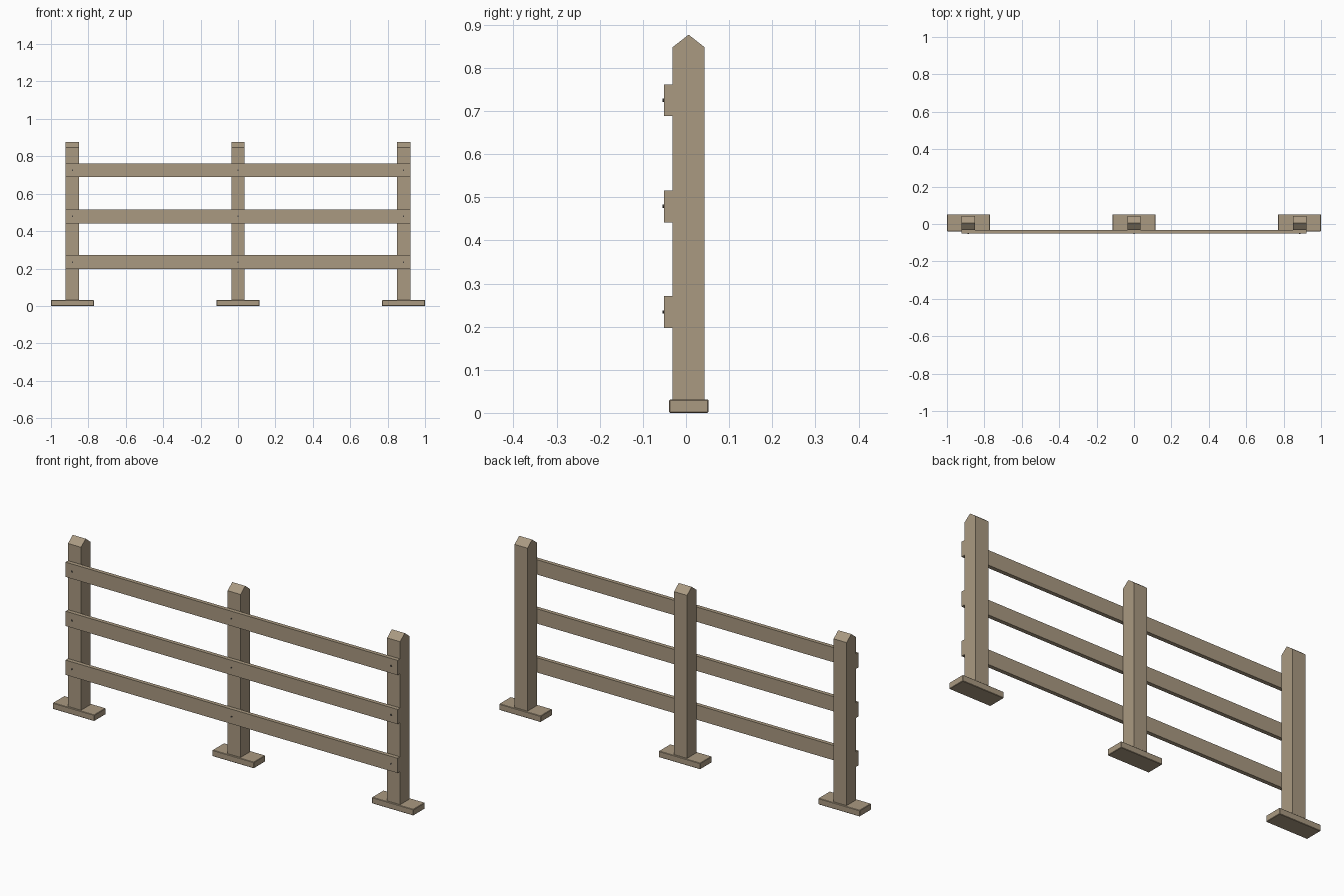
import bpy, bmesh, math
from mathutils import Matrix

cube = bpy.data.objects.get("Cube")
if cube:
    bpy.data.objects.remove(cube, do_unlink=True)


def material(name, color):
    m = bpy.data.materials.new(name)
    m.use_nodes = True
    m.diffuse_color = color
    m.node_tree.nodes["Principled BSDF"].inputs["Base Color"].default_value = color
    return m


wood = material("weathered wood", (0.40, 0.32, 0.22, 1))
iron = material("dark iron", (0.06, 0.055, 0.05, 1))


def finish(name, bm, mat):
    bmesh.ops.recalc_face_normals(bm, faces=bm.faces)
    mesh = bpy.data.meshes.new(name)
    bm.to_mesh(mesh)
    bm.free()
    mesh.materials.append(mat)
    ob = bpy.data.objects.new(name, mesh)
    bpy.context.collection.objects.link(ob)
    return ob


def box(name, x, y, z, mat=wood):
    """Box from (min, max) ranges."""
    bm = bmesh.new()
    bmesh.ops.create_cube(bm, size=1)
    for v in bm.verts:
        v.co = [r[0] + (c + 0.5) * (r[1] - r[0]) for c, r in zip(v.co, (x, y, z))]
    return finish(name, bm, mat)


def post(name, x):
    """Square post with a gabled top, extruded along x."""
    outline = [(-0.031, 0.03), (0.043, 0.03), (0.043, 0.848),
               (0.006, 0.877), (-0.031, 0.848)]
    bm = bmesh.new()
    face = bm.faces.new([bm.verts.new((x - 0.036, y, z)) for y, z in outline])
    ext = bmesh.ops.extrude_face_region(bm, geom=[face])
    verts = [g for g in ext["geom"] if isinstance(g, bmesh.types.BMVert)]
    bmesh.ops.translate(bm, verts=verts, vec=(0.072, 0, 0))
    finish(name, bm, wood)


def nail(name, x, z):
    bm = bmesh.new()
    bmesh.ops.create_cone(bm, cap_ends=True, segments=8, radius1=0.004,
                          radius2=0.004, depth=0.006,
                          matrix=Matrix.Translation((x, -0.051, z))
                          @ Matrix.Rotation(math.pi / 2, 4, "X"))
    finish(name, bm, iron)


posts = {"right": -0.885, "middle": 0, "left": 0.885}
rails = {"lower": 0.234, "centre": 0.479, "upper": 0.725}

# Posts standing on foot plates
for side, x in posts.items():
    post(side + "_post", x)
    foot = box(side + "_foot", (x - 0.115, x + 0.115), (-0.039, 0.052), (0, 0.031))
    bev = foot.modifiers.new("worn edges", "BEVEL")
    bev.width = 0.002
    bev.segments = 1

# Rails nailed across the front
for level, z in rails.items():
    box(level + "_rail", (-0.921, 0.921), (-0.051, -0.031), (z - 0.037, z + 0.037))
    for side, x in posts.items():
        nail(f"{level}_{side}_nail", x, z)
